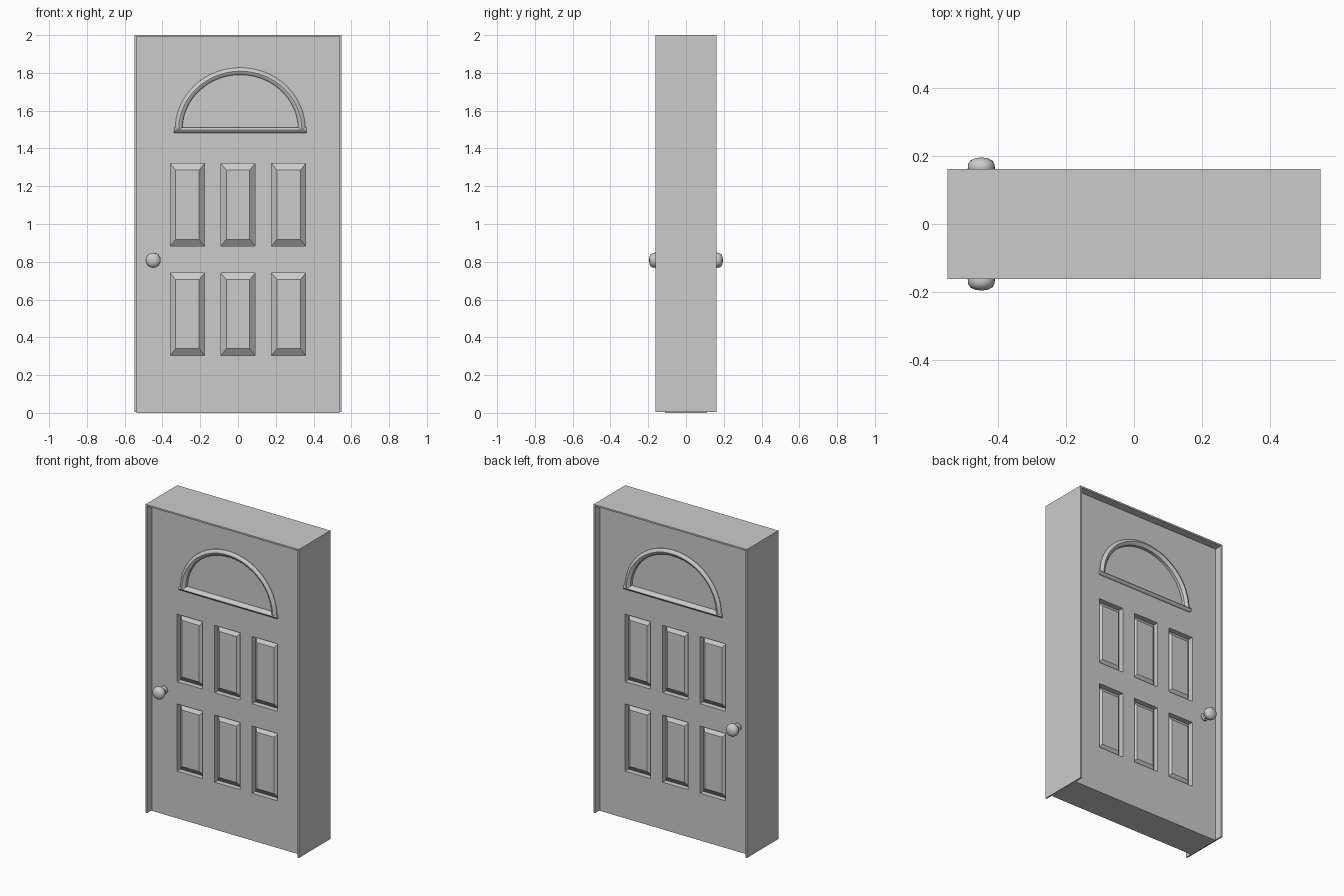
import bpy, bmesh, math
from mathutils import Matrix

if "Cube" in bpy.data.objects:
    bpy.data.objects.remove(bpy.data.objects["Cube"])

W, D, H = 0.548, 0.161, 2.0      # frame half width, half depth, height
T = 0.11                         # slab half thickness
RECESS = 0.035                   # depth of panel recesses
AX, AZ = 0.012, 1.50             # centre of the fanlight base


def add_mesh(name, bm, smooth=False):
    bmesh.ops.recalc_face_normals(bm, faces=bm.faces)
    me = bpy.data.meshes.new(name)
    bm.to_mesh(me)
    bm.free()
    ob = bpy.data.objects.new(name, me)
    bpy.context.collection.objects.link(ob)
    if smooth:
        bpy.ops.object.select_all(action='DESELECT')
        ob.select_set(True)
        bpy.context.view_layer.objects.active = ob
        bpy.ops.object.shade_smooth_by_angle(angle=math.radians(40))
    return ob


def loft(bm, rings, cap=True):
    """Bridge closed rings of equal length, optionally capping the ends."""
    vs = [[bm.verts.new(p) for p in r] for r in rings]
    n = len(vs[0])
    for a, b in zip(vs, vs[1:]):
        for i in range(n):
            bm.faces.new((a[i], a[(i + 1) % n], b[(i + 1) % n], b[i]))
    if cap:
        bm.faces.new(vs[0])
        bm.faces.new(vs[-1])


def rect(x0, x1, z0, z1, y):
    return [(x0, y, z0), (x1, y, z0), (x1, y, z1), (x0, y, z1)]


def box(bm, x0, x1, y0, y1, z0, z1):
    loft(bm, [rect(x0, x1, z0, z1, y0), rect(x0, x1, z0, z1, y1)])


def arch(rx, rz, y, n=28):
    return [(AX + rx * math.cos(math.pi * i / n), y,
             AZ + rz * math.sin(math.pi * i / n)) for i in range(n + 1)]


# Thin frame lining: two jambs and a head
bm = bmesh.new()
loft(bm, [[(x, y, z) for x, z in
           [(-W, .005), (-W, H), (W, H), (W, .005), (W - .01, .005),
            (W - .01, H - .01), (-W + .01, H - .01), (-W + .01, .005)]]
          for y in (-D, D)])
add_mesh("door_frame", bm)

# Door slab
bm = bmesh.new()
box(bm, -W + .01, W - .01, -T, T, 0, H - .01)
slab = add_mesh("door_slab", bm)

# Recess cutters and raised panels, on both faces
panels = [(x - .09, x + .09, z0, z1) for x in (-.268, 0, .268)
          for z0, z1 in ((.305, .74), (.884, 1.32))]
cut, raised = bmesh.new(), bmesh.new()
for s in (-1, 1):
    for x0, x1, z0, z1 in panels:
        box(cut, x0, x1, s * (T - RECESS), s * (T + .05), z0, z1)
        loft(raised, [rect(x0, x1, z0, z1, s * (T - RECESS - .005)),
                      rect(x0, x1, z0, z1, s * (T - RECESS + .001)),
                      rect(x0 + .028, x1 - .028, z0 + .035, z1 - .035,
                           s * (T - .008))])
    loft(cut, [arch(.32, .30, s * (T - .015)), arch(.32, .30, s * (T + .05))])
cutter = add_mesh("recess_cutter", cut)
cutter.hide_render = True
cutter.hide_set(True)
add_mesh("raised_panels", raised)
mod = slab.modifiers.new("recesses", 'BOOLEAN')
mod.object = cutter
mod.operation = 'DIFFERENCE'
mod.solver = 'EXACT'

# Fanlight moulding: rounded arch and sill
profile = [(0.0, -.02), (0.0, .004), (.008, .013), (.019, .017),
           (.030, .013), (.038, .004), (.038, -.02)]
for s, side in ((-1, "front"), (1, "back")):
    bm = bmesh.new()
    rings = []
    for i in range(33):
        a = math.pi * i / 32
        rings.append([(AX + (.345 - d) * math.cos(a), s * (T + h),
                       AZ + (.328 - d) * math.sin(a)) for d, h in profile])
    loft(bm, rings)
    loft(bm, [[(x, s * (T + h), 1.483 + d * .75) for d, h in profile]
              for x in (AX - .35, AX + .35)])
    add_mesh("fanlight_moulding_" + side, bm, True)

    # Knob: rose, stem and flattened ball turned around y
    bm = bmesh.new()
    turned = [(.024, .105), (.024, .116), (.016, .122), (.015, .136),
              (.026, .142), (.036, .151), (.04, .163), (.039, .175),
              (.033, .186), (.02, .193), (.006, .195)]
    loft(bm, [[(-.449 + r * math.cos(k * math.tau / 24), s * y,
                .808 + r * math.sin(k * math.tau / 24)) for k in range(24)]
              for r, y in turned])
    add_mesh("knob_" + side, bm, True)
